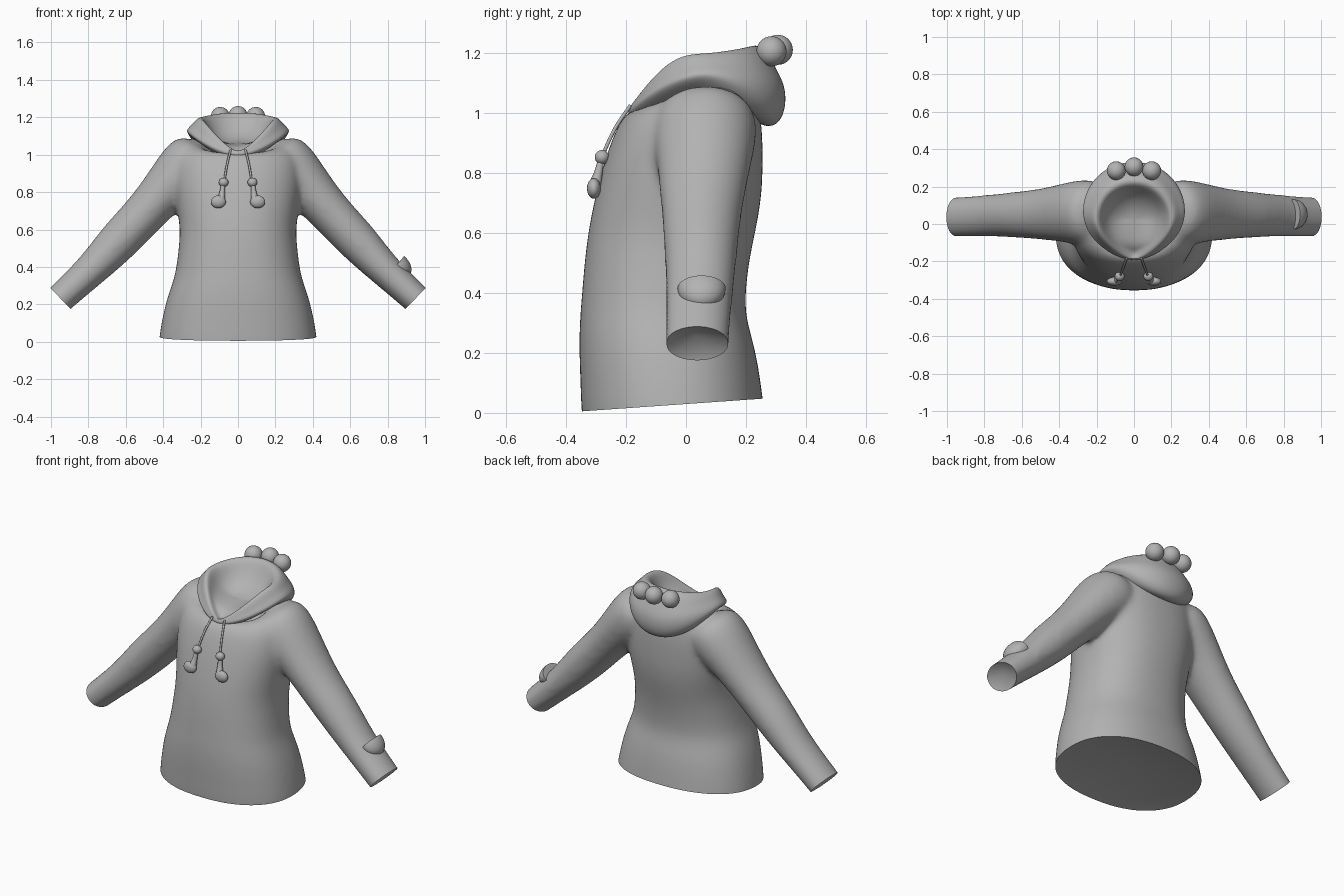
import bpy, bmesh
from math import sin, cos, pi
from mathutils import Vector, Matrix

if "Cube" in bpy.data.objects:
    bpy.data.objects.remove(bpy.data.objects["Cube"])

grey = bpy.data.materials.new("soft grey")
grey.use_nodes = True
COLOUR = (0.45, 0.45, 0.45, 1)
grey.diffuse_color = COLOUR
grey.node_tree.nodes["Principled BSDF"].inputs["Base Color"].default_value = COLOUR
SEG = 32


def power(v, p):
    return abs(v) ** p * (1 if v >= 0 else -1)


def finish(name, bm, angle=0.7):
    """Turn a bmesh into a smooth shaded grey object."""
    bmesh.ops.recalc_face_normals(bm, faces=bm.faces[:])
    mesh = bpy.data.meshes.new(name)
    bm.to_mesh(mesh)
    bm.free()
    mesh.materials.append(grey)
    ob = bpy.data.objects.new(name, mesh)
    bpy.context.collection.objects.link(ob)
    bpy.ops.object.select_all(action="DESELECT")
    ob.select_set(True)
    bpy.context.view_layer.objects.active = ob
    bpy.ops.object.shade_smooth_by_angle(angle=angle)
    return ob


def loft(bm, rings, cap_start=True):
    """Skin closed rings of points, closing the ends."""
    loops = [[bm.verts.new(p) for p in ring] for ring in rings]
    for a, b in zip(loops, loops[1:]):
        for i in range(SEG):
            j = (i + 1) % SEG
            bm.faces.new((a[i], a[j], b[j], b[i]))
    if cap_start:
        bm.faces.new(loops[0][::-1])
    bm.faces.new(loops[-1])


def angles():
    return [2 * pi * i / SEG for i in range(SEG)]


# Torso rings: height, half width, front y, back y, rise towards the back
TORSO = [(-.14, .44, -.347, .28, 0), (.03, .425, -.35, .26, 0), (.2, .392, -.358, .237, 0),
         (.3, .357, -.356, .205, 0), (.37, .334, -.35, .196, 0), (.5, .318, -.34, .21, 0),
         (.6, .31, -.328, .232, 0), (.72, .328, -.305, .255, 0), (.85, .345, -.27, .258, 0),
         (.95, .34, -.233, .255, 0), (1.0, .325, -.207, .245, .01), (1.05, .295, -.182, .23, .04),
         (1.08, .24, -.155, .19, .065), (1.05, .18, -.11, .15, .06), (.93, .1, -.03, .1, .02)]


def torso_ring(z, w, front, back, rise):
    mid, half = (front + back) / 2, (back - front) / 2
    return [(w * power(sin(t), .87), mid + half * power(cos(t), .87), z + rise * cos(t))
            for t in angles()]


# Sleeve rings: x, z, half thickness, half depth, centre y
SLEEVE = [(.18, 1.02, .1, .13, .065), (.225, .98, .16, .175, .065), (.3, .905, .154, .172, .062),
          (.38, .822, .13, .156, .06), (.5, .683, .113, .135, .052), (.64, .537, .114, .122, .05),
          (.77, .395, .09, .112, .045), (.95, .232, .079, .107, .036), (1.03, .155, .079, .107, .036)]


def sleeve_ring(i, side):
    x, z, r, depth, yc = SLEEVE[i]
    a, b = SLEEVE[max(i - 1, 0)], SLEEVE[min(i + 1, len(SLEEVE) - 1)]
    d = Vector((b[0] - a[0], b[1] - a[1])).normalized()
    return [(side * (x - d.y * r * cos(t)), yc + depth * sin(t), z + d.x * r * cos(t))
            for t in angles()]


# Body: torso and sleeves fused into one soft cloth surface
bm = bmesh.new()
loft(bm, [torso_ring(*row) for row in TORSO])
for side in (1, -1):
    loft(bm, [sleeve_ring(i, side) for i in range(len(SLEEVE))])
body = finish("hoodie_body", bm)
body.modifiers.new("round", "SUBSURF").levels = 2
fuse = body.modifiers.new("fuse", "REMESH")
fuse.mode, fuse.voxel_size = "VOXEL", 0.014
soften = body.modifiers.new("soften", "SMOOTH")
soften.factor, soften.iterations = 0.5, 18
graph = bpy.context.evaluated_depsgraph_get()
bm = bmesh.new()
bm.from_mesh(body.evaluated_get(graph).to_mesh())
bpy.data.objects.remove(body)


def trim(bm, point, normal, depth):
    """Cut the cloth cleanly and close the opening with a hollow."""
    cut = bmesh.ops.bisect_plane(bm, geom=bm.verts[:] + bm.edges[:] + bm.faces[:],
                                 plane_co=point, plane_no=normal, clear_outer=True)
    edges = [e for e in cut["geom_cut"] if isinstance(e, bmesh.types.BMEdge)]
    caps = bmesh.ops.holes_fill(bm, edges=edges, sides=0)["faces"]
    centre = bmesh.ops.poke(bm, faces=caps)["verts"]
    bmesh.ops.translate(bm, verts=centre, vec=-Vector(normal).normalized() * depth)


trim(bm, (0, -.35, .005), (0, .07, -1), .06)
for side in (1, -1):
    trim(bm, (side * .95, 0, .232), (side * .72, 0, -.69), .04)
finish("hoodie_body", bm)

# Hood rings: half width, front y, back y, then front, side and back heights, front point
HOOD = [(.2, -.13, .2, .965, 1.06, .99, 1.2), (.245, -.175, .27, .978, 1.092, .945, 1.2),
        (.27, -.19, .315, .99, 1.115, .965, 1.2), (.277, -.195, .335, 1.0, 1.133, 1.02, 1.2),
        (.262, -.193, .332, 1.01, 1.15, 1.09, 1.25), (.245, -.19, .305, 1.015, 1.165, 1.14, 1.3),
        (.224, -.188, .275, 1.02, 1.19, 1.2, 1.35), (.204, -.18, .24, 1.018, 1.2, 1.228, 1.45),
        (.184, -.168, .21, 1.012, 1.187, 1.222, 1.5), (.165, -.145, .185, 1.015, 1.15, 1.18, 1.4),
        (.135, -.115, .145, 1.045, 1.1, 1.12, 1.2), (.08, -.05, .09, 1.055, 1.065, 1.08, 1),
        (.03, 0, .045, 1.06, 1.06, 1.065, 1)]


def hood_ring(w, front, back, zf, zs, zb, point):
    pts = []
    mid, half = (front + back) / 2, (back - front) / 2
    for t in angles():
        s, c = sin(t), cos(t)
        x = w * power(s, point if c < 0 else .95)
        z = zs + ((zf - zs) * c * c if c < 0 else (zb - zs) * c ** 1.5)
        pts.append((x, mid + half * c, z))
    return pts


bm = bmesh.new()
loft(bm, [hood_ring(*row) for row in HOOD], cap_start=False)
hood = finish("hood", bm, 1.2)
hood.modifiers.new("round", "SUBSURF").levels = 2
hood.modifiers["round"].render_levels = 2


def ball(name, centre, radii, cut=None, turn=0):
    """Ellipsoid, optionally turned about y and sliced through its middle."""
    bm = bmesh.new()
    bmesh.ops.create_uvsphere(bm, u_segments=32, v_segments=20, radius=1)
    if cut:
        geom = bm.verts[:] + bm.edges[:] + bm.faces[:]
        out = bmesh.ops.bisect_plane(bm, geom=geom, plane_co=(0, 0, 0), plane_no=cut,
                                     clear_outer=True)["geom_cut"]
        bmesh.ops.holes_fill(bm, edges=[e for e in out if isinstance(e, bmesh.types.BMEdge)])
    bm.transform(Matrix.Translation(centre) @ Matrix.Rotation(turn, 4, "Y")
                 @ Matrix.Diagonal((*radii, 1)))
    return finish(name, bm)


def cord(name, points, thickness):
    """Round tube along (x, y, z, relative radius) points."""
    curve = bpy.data.curves.new(name, "CURVE")
    curve.dimensions = "3D"
    curve.bevel_depth, curve.bevel_resolution = thickness, 3
    curve.use_fill_caps = True
    line = curve.splines.new("BEZIER")
    line.bezier_points.add(len(points) - 1)
    for p, (x, y, z, r) in zip(line.bezier_points, points):
        p.co, p.radius = (x, y, z), r
        p.handle_left_type = p.handle_right_type = "AUTO"
    curve.materials.append(grey)
    bpy.context.collection.objects.link(bpy.data.objects.new(name, curve))


# Pompoms along the back of the hood
for label, x, y, z in (("right", -.095, .285, 1.205), ("middle", 0, .306, 1.21),
                       ("left", .095, .285, 1.205)):
    ball("pompom_" + label, (x, y, z), (.05, .05, .05))

# Drawstrings with a bead and a hooked end
for label, s in (("left", 1), ("right", -1)):
    cord("drawstring_" + label, [(s * .04, -.185, 1.025, 1), (s * .058, -.235, .95, 1),
                                 (s * .075, -.282, .85, 1)], .006)
    ball("bead_" + label, (s * .077, -.28, .852), (.026, .024, .024))
    cord("hook_" + label, [(s * .08, -.284, .84, .6), (s * .084, -.292, .8, .8),
                           (s * .09, -.303, .76, 1.2)], .018)
    ball("hook_end_" + label, (s * .105, -.307, .748), (.04, .023, .034))

# Half dome tab on the left sleeve, flat side facing up the arm
ball("sleeve_tab", (.852, .052, .415), (.087, .08, .056), cut=(-1, 0, 0), turn=.7)
